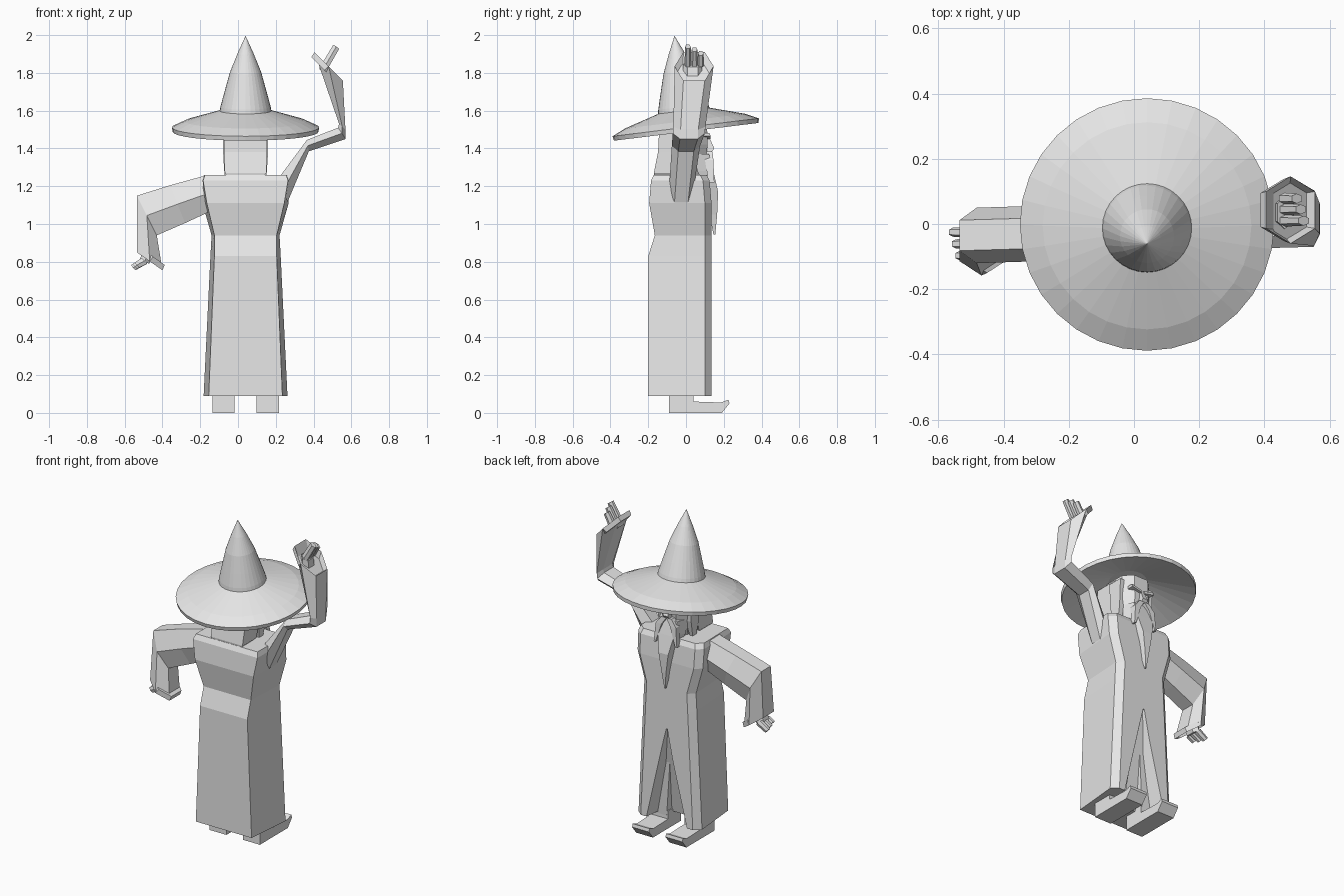
import bpy, bmesh, math
from mathutils import Matrix, Vector

old = bpy.data.objects.get("Cube")
if old:
    bpy.data.objects.remove(old, do_unlink=True)

mat = bpy.data.materials.new("pale_grey")
mat.use_nodes = True
GREY = (0.8, 0.8, 0.8, 1)
mat.diffuse_color = GREY
mat.node_tree.nodes["Principled BSDF"].inputs["Base Color"].default_value = GREY
CX = 0.04  # body centre line


def finish(name, bm):
    bmesh.ops.recalc_face_normals(bm, faces=bm.faces)
    me = bpy.data.meshes.new(name)
    bm.to_mesh(me)
    bm.free()
    me.materials.append(mat)
    ob = bpy.data.objects.new(name, me)
    bpy.context.collection.objects.link(ob)
    return ob


def loft(name, rings, recess=0):
    """Skin a list of equal rings; optionally hollow the last end."""
    bm = bmesh.new()
    vs = [[bm.verts.new(p) for p in r] for r in rings]
    n = len(vs[0])
    for a, b in zip(vs, vs[1:]):
        for i in range(n):
            j = (i + 1) % n
            bm.faces.new((a[i], a[j], b[j], b[i]))
    bm.faces.new(vs[0][::-1])
    end = bm.faces.new(vs[-1])
    if recess:
        bmesh.ops.recalc_face_normals(bm, faces=bm.faces)
        bmesh.ops.inset_region(bm, faces=[end], thickness=0.008, depth=-recess)
    return finish(name, bm)


def hex_ring(ax, az, bx, bz, y, h):
    """Six-sided section between two points of the xz plane."""
    mx, mz = (ax + bx) / 2, (az + bz) / 2
    k = h * 0.55
    return [(ax, y - k, az), (ax, y + k, az), (mx, y + h, mz),
            (bx, y + k, bz), (bx, y - k, bz), (mx, y - h, mz)]


def box_ring(z, w, y0, y1, x=CX, taper=1.0):
    return [(x - w, y0, z), (x + w, y0, z), (x + w * taper, y1, z), (x - w * taper, y1, z)]


def extrude_x(name, profile, x0, x1):
    return loft(name, [[(x, y, z) for y, z in profile] for x in (x0, x1)])


# Robe: (z, back half width, side half width, back y, front y)
def robe_ring(z, wb, ws, yb, yf):
    pts = [(-wb, yb), (wb, yb), (ws, yf - 0.035), (ws - 0.04, yf), (0.04 - ws, yf), (-ws, yf - 0.035)]
    return [(CX + x, y, z) for x, y in pts]


robe = loft("robe", [robe_ring(*r) for r in (
    (0.09, 0.195, 0.222, -0.2, 0.135),
    (0.83, 0.165, 0.186, -0.2, 0.135),
    (0.94, 0.165, 0.18, -0.165, 0.135),
    (1.11, 0.205, 0.228, -0.195, 0.135),
    (1.23, 0.225, 0.23, -0.185, 0.125),
    (1.26, 0.215, 0.22, -0.17, 0.11))])

# Front slit of the robe, cut with a wedge
wedge = loft("slit_cutter", [
    [(CX - 0.16, 0.2, 0.05), (CX + 0.16, 0.2, 0.05), (CX + 0.13, -0.02, 0.05), (CX - 0.13, -0.02, 0.05)],
    [(CX - 0.004, 0.2, 0.68), (CX + 0.004, 0.2, 0.68), (CX + 0.004, 0.12, 0.68), (CX - 0.004, 0.12, 0.68)]])
cut = robe.modifiers.new("slit", "BOOLEAN")
cut.operation = "DIFFERENCE"
cut.object = wedge
wedge.hide_render = True
wedge.hide_set(True)
wedge.display_type = "WIRE"
bpy.context.view_layer.update()
graph = bpy.context.evaluated_depsgraph_get()
cut_mesh = bpy.data.meshes.new_from_object(robe.evaluated_get(graph))
robe.modifiers.clear()
robe.data = cut_mesh
bpy.data.objects.remove(wedge, do_unlink=True)

# Shoes with upturned toes, and the legs inside the slit
shoe = [(-0.09, 0), (0.19, 0), (0.23, 0.05), (0.225, 0.07), (0.185, 0.055),
        (0.04, 0.06), (0.04, 0.11), (-0.09, 0.11)]
for side, s in (("right", -1), ("left", 1)):
    x = CX + s * 0.117
    extrude_x(side + "_shoe", shoe, x - 0.059, x + 0.059)
    loft(side + "_leg", [box_ring(0.08, 0.05, -0.08, 0.04, x),
                         box_ring(0.5, 0.04, -0.03, 0.07, CX + s * 0.06)])

# Sleeves, open at the cuff
loft("left_sleeve", [hex_ring(*r) for r in (
    (0.22, 1.25, 0.262, 1.115, -0.025, 0.065),
    (0.365, 1.445, 0.375, 1.385, 0.0, 0.075),
    (0.53, 1.51, 0.57, 1.45, 0.015, 0.085),
    (0.535, 1.53, 0.569, 1.5, 0.018, 0.085),
    (0.405, 1.91, 0.555, 1.76, 0.043, 0.103))], recess=0.03)
loft("right_sleeve", [hex_ring(*r) for r in (
    (-0.16, 1.26, -0.14, 1.07, -0.03, 0.09),
    (-0.36, 1.205, -0.28, 1.005, -0.03, 0.085),
    (-0.535, 1.15, -0.43, 0.94, -0.035, 0.085),
    (-0.535, 0.85, -0.4, 0.755, -0.06, 0.098))], recess=0.03)

# Hands: palm and fingers
loft("left_palm", [hex_ring(0.43, 1.82, 0.49, 1.78, 0.035, 0.05),
                   hex_ring(0.44, 1.86, 0.485, 1.83, 0.035, 0.05)])
loft("right_palm", [hex_ring(-0.5, 0.87, -0.44, 0.85, -0.06, 0.05),
                    hex_ring(-0.52, 0.81, -0.47, 0.79, -0.06, 0.05)])
for i, (y, reach) in enumerate(((0.01, 1.0), (0.045, 0.85), (0.078, 0.65))):
    tx, tz = 0.46 + 0.06 * reach, 1.84 + 0.1 * reach
    loft(f"left_finger_{i}", [hex_ring(0.445, 1.85, 0.48, 1.83, y, 0.018),
                              hex_ring(tx - 0.015, tz + 0.01, tx + 0.016, tz - 0.012, y, 0.015)])
    y = -0.025 - i * 0.036
    tx, tz = -0.5 - 0.055 * reach, 0.81 - 0.04 * reach
    loft(f"right_finger_{i}", [hex_ring(-0.51, 0.82, -0.48, 0.79, y, 0.017),
                               hex_ring(tx - 0.012, tz + 0.012, tx + 0.012, tz - 0.015, y, 0.014)])


# Head, with long hair at the back and sides
def head_ring(z, w, y0, y1):
    pts = [(-w * 0.88, y0), (w * 0.88, y0), (w, y0 + 0.03), (w, y1 - 0.05),
           (w * 0.5, y1), (-w * 0.5, y1), (-w, y1 - 0.05), (-w, y0 + 0.03)]
    return [(CX + x, y, z) for x, y in pts]


loft("head", [head_ring(*r) for r in (
    (1.22, 0.07, -0.06, 0.07), (1.31, 0.085, -0.08, 0.1),
    (1.42, 0.1, -0.1, 0.115), (1.56, 0.1, -0.1, 0.11))])
loft("hair_back", [box_ring(*r) for r in (
    (1.235, 0.085, -0.165, -0.1), (1.27, 0.11, -0.17, -0.03),
    (1.38, 0.112, -0.148, -0.0), (1.54, 0.115, -0.14, 0.02))])
for side, s in (("right", -1), ("left", 1)):
    x = CX + s * 0.1
    loft(side + "_hair_lock", [box_ring(*r, x) for r in (
        (1.24, 0.01, 0.0, 0.03), (1.36, 0.018, -0.02, 0.06), (1.53, 0.02, -0.03, 0.07))])
    # Moustache strand and bushy brow
    loft(side + "_moustache", [box_ring(*r) for r in (
        (1.385, 0.018, 0.1, 0.14, CX + s * 0.018), (1.34, 0.02, 0.1, 0.145, CX + s * 0.05),
        (1.22, 0.006, 0.12, 0.15, CX + s * 0.075))])
    loft(side + "_brow", [[(CX + s * bx, y, bz + dz) for y, dz in
                           ((0.09, 0), (0.13, 0), (0.125, 0.018), (0.09, 0.018))]
                          for bx, bz in ((0.01, 1.45), (0.08, 1.465))])

# Nose and tapering beard
loft("nose", [box_ring(1.38, 0.02, 0.1, 0.135), box_ring(1.4, 0.018, 0.1, 0.15),
              box_ring(1.47, 0.01, 0.1, 0.118)])
loft("beard", [box_ring(*r, taper=0.7) for r in (
    (0.945, 0.004, 0.145, 0.155), (1.05, 0.022, 0.125, 0.165), (1.17, 0.048, 0.115, 0.17),
    (1.28, 0.08, 0.06, 0.145), (1.37, 0.09, 0.05, 0.122))])

# Pointed hat: profile spun around its own tilted axis
profile = [(0.0, 0.085), (0.11, 0.085), (0.386, -0.012), (0.39, 0.012), (0.32, 0.045), (0.137, 0.1),
           (0.133, 0.122), (0.112, 0.2), (0.083, 0.305), (0.043, 0.405), (0.0, 0.5)]
bm = bmesh.new()
verts = [bm.verts.new((r, 0, z)) for r, z in profile]
edges = [bm.edges.new(pair) for pair in zip(verts, verts[1:])]
bmesh.ops.spin(bm, geom=verts + edges, cent=(0, 0, 0), axis=(0, 0, 1),
               angle=math.tau, steps=32, use_merge=True)
bmesh.ops.remove_doubles(bm, verts=bm.verts, dist=0.0005)
tilt = Matrix.Translation(Vector((CX, 0, 1.5))) @ Matrix.Rotation(math.radians(7), 4, "X")
bmesh.ops.transform(bm, matrix=tilt, verts=bm.verts)
finish("pointed_hat", bm)
